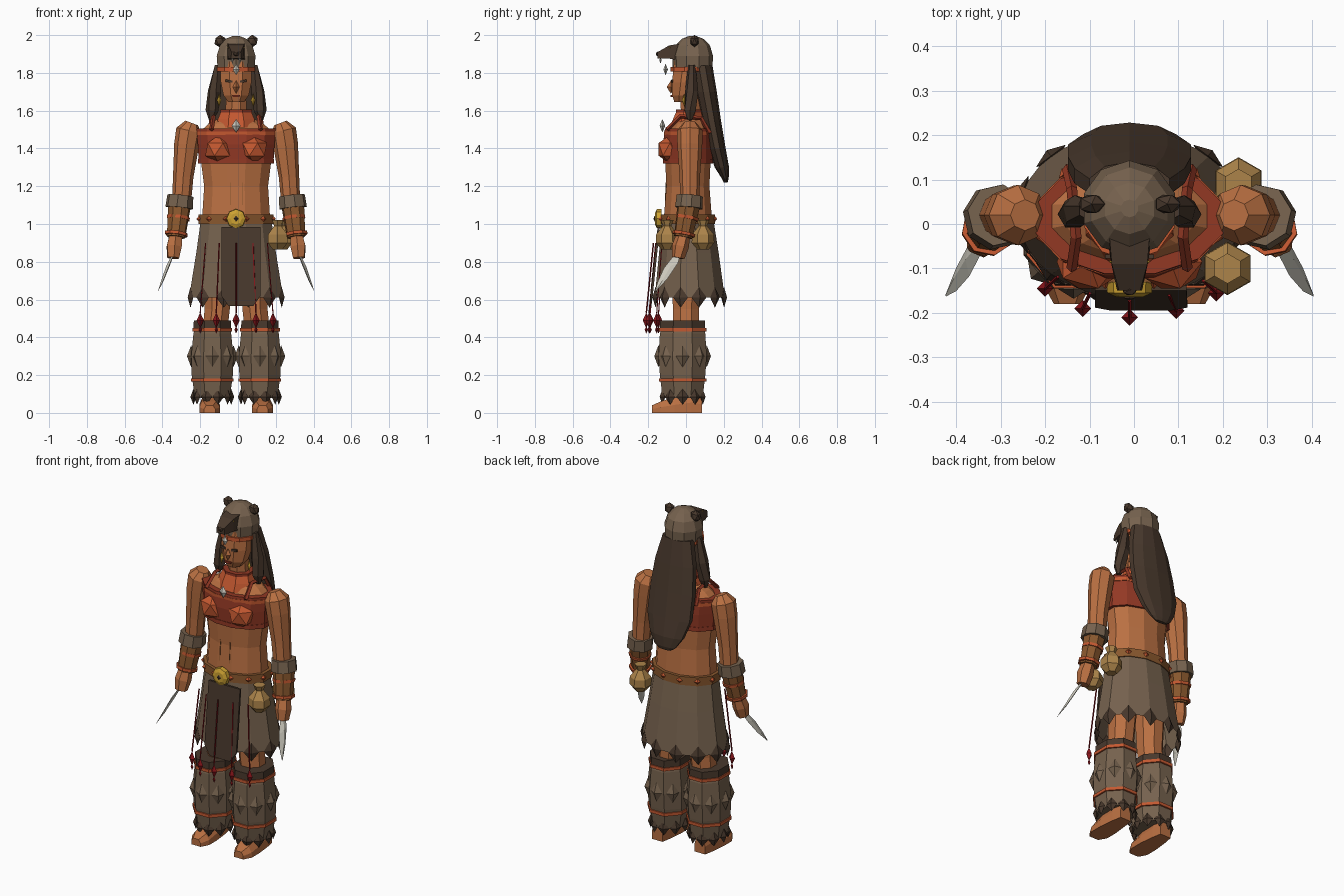
import bpy, bmesh, math
from mathutils import Vector

CX = -0.01  # body centre line

def mat(name, r, g, b):
    m = bpy.data.materials.new(name)
    lin = lambda c: ((c / 255 + 0.055) / 1.055) ** 2.4
    m.diffuse_color = (lin(r), lin(g), lin(b), 1)
    return m

FUR = mat("fur", 118, 98, 78)
DARK = mat("dark_fur", 72, 56, 44)
SKIN = mat("skin", 186, 112, 66)
RED = mat("red_cloth", 146, 56, 36)
ORANGE = mat("orange_cloth", 196, 88, 48)
BELT = mat("belt_leather", 138, 88, 46)
TAN = mat("tan_leather", 172, 132, 74)
GOLD = mat("gold", 205, 162, 50)
BONE = mat("bone", 205, 202, 190)
BEAD = mat("bead_red", 140, 22, 28)

def finish(name, bm, m):
    bmesh.ops.recalc_face_normals(bm, faces=bm.faces)
    me = bpy.data.meshes.new(name)
    bm.to_mesh(me)
    bm.free()
    me.materials.append(m)
    ob = bpy.data.objects.new(name, me)
    ob.location.x = CX
    bpy.context.collection.objects.link(ob)
    return ob

def skin_rings(name, rings, m, caps=True):
    """Join a list of equal-length point rings."""
    bm = bmesh.new()
    vs = [[bm.verts.new(p) for p in r] for r in rings]
    n = len(vs[0])
    for a, b in zip(vs, vs[1:]):
        for i in range(n):
            j = (i + 1) % n
            bm.faces.new((a[i], a[j], b[j], b[i]))
    if caps:
        bm.faces.new(vs[0])
        bm.faces.new(vs[-1])
    return finish(name, bm, m)

def loft(name, rings, m, n=8, caps=True, phase=0.5):
    """Rings are (z, x, y, rx, ry)."""
    out = []
    for z, x, y, rx, ry in rings:
        out.append([(x + rx * math.cos(2 * math.pi * (i + phase) / n),
                     y + ry * math.sin(2 * math.pi * (i + phase) / n), z) for i in range(n)])
    return skin_rings(name, out, m, caps)

def band(name, z0, z1, x, y, rx, ry, m, n=10, rx1=None, ry1=None):
    return loft(name, [(z0, x, y, rx, ry), (z1, x, y, rx1 or rx, ry1 or ry)], m, n)

def tube(name, pts, m, n=6):
    """Points are (x, y, z, radius)."""
    out = []
    for k, p in enumerate(pts):
        a, b = Vector(pts[max(k - 1, 0)][:3]), Vector(pts[min(k + 1, len(pts) - 1)][:3])
        q = (b - a).to_track_quat('Z', 'Y')
        out.append([Vector(p[:3]) + q @ Vector((p[3] * math.cos(2 * math.pi * i / n),
                    p[3] * math.sin(2 * math.pi * i / n), 0)) for i in range(n)])
    return skin_rings(name, out, m)

def gem(name, x, y, z, w, d, h, m, rot=0, n=4):
    """Double pyramid; w across, d in depth, h tall (half sizes)."""
    bm = bmesh.new()
    c, s = math.cos(rot), math.sin(rot)
    ring = []
    for i in range(n):
        a = 2 * math.pi * i / n
        u, v = w * math.cos(a), d * math.sin(a)
        ring.append(bm.verts.new((x + u * c - v * s, y + u * s + v * c, z)))
    t, b = bm.verts.new((x, y, z + h)), bm.verts.new((x, y, z - h))
    for i in range(n):
        bm.faces.new((ring[i], ring[(i + 1) % n], t))
        bm.faces.new((ring[i], ring[(i + 1) % n], b))
    return finish(name, bm, m)

def plate(name, pts, off, m):
    off = Vector(off)
    return skin_rings(name, [pts, [Vector(p) + off for p in pts]], m)

def ball(name, x, y, z, rx, ry, rz, m):
    bm = bmesh.new()
    bmesh.ops.create_icosphere(bm, subdivisions=1, radius=1)
    for v in bm.verts:
        v.co = Vector((x + v.co.x * rx, y + v.co.y * ry, z + v.co.z * rz))
    return finish(name, bm, m)

def gem_ring(name, x, y, z, rx, ry, count, w, d, h, m, start=0.0):
    for i in range(count):
        a = 2 * math.pi * (i + start) / count
        gem(name, x + rx * math.cos(a), y + ry * math.sin(a), z, w, d, h, m,
            math.atan2(math.sin(a) * rx, math.cos(a) * ry) + math.pi / 2)

# Torso, neck and head
loft("torso", [(0.9, 0, 0.01, .19, .14), (1.05, 0, 0.01, .185, .13), (1.2, 0, 0.01, .175, .118),
               (1.35, 0, 0.01, .195, .125), (1.48, 0, 0.015, .21, .115), (1.53, 0, 0.02, .15, .09),
               (1.57, 0, 0.03, .075, .06)], SKIN, 12)
loft("neck", [(1.54, 0, .03, .065, .06), (1.7, 0, .02, .055, .055)], SKIN, 8)
loft("head", [(1.645, 0, -.02, .045, .045), (1.68, 0, -.01, .072, .068), (1.75, 0, .005, .088, .085),
              (1.86, 0, .02, .09, .09)], SKIN, 8)
gem("nose", 0, -.08, 1.725, .018, .022, .035, SKIN)
plate("mouth", [(-.022, -.083, 1.683), (.022, -.083, 1.683), (.016, -.083, 1.672), (-.016, -.083, 1.672)], (0, .02, 0), RED)
for s in (-1, 1):
    plate("eye", [(s * .02, -.079, 1.76), (s * .055, -.077, 1.765), (s * .055, -.077, 1.752),
                  (s * .02, -.079, 1.748)], (0, .009, 0), DARK)
    plate("abdomen_line", [(s * .03, -.108, 1.22), (s * .033, -.108, 1.22), (s * .033, -.112, 1.1),
                           (s * .03, -.112, 1.1)], (0, .006, 0), BELT)

# Fur cap with beast mask
loft("cap", [(1.825, 0, .035, .103, .105), (1.89, 0, .035, .108, .108), (1.945, 0, .035, .09, .092),
             (1.98, 0, .035, .058, .058), (1.995, 0, .035, .02, .02)], FUR, 10)
band("headband", 1.807, 1.83, 0, .025, .106, .108, ORANGE)
skin_rings("mask_snout", [[(-.045, -.03, 1.955), (.045, -.03, 1.955), (.05, -.03, 1.865), (-.05, -.03, 1.865)],
                          [(-.04, -.09, 1.945), (.04, -.09, 1.945), (.042, -.085, 1.875), (-.042, -.085, 1.875)],
                          [(-.024, -.15, 1.91), (.024, -.15, 1.91), (.028, -.15, 1.875), (-.028, -.15, 1.875)]], DARK)
ball("mask_nose", 0, -.148, 1.9, .018, .014, .013, DARK)
gem("forehead_charm", 0, -.108, 1.818, .018, .012, .03, BONE)
for s in (-1, 1):
    ball("mask_ear", s * .085, .045, 1.968, .033, .024, .034, DARK)
    gem("mask_eye", s * .032, -.085, 1.935, .014, .012, .01, GOLD)
    gem("mask_fang", s * .02, -.135, 1.868, .006, .006, .02, BONE)
    gem("earring", s * .09, -.01, 1.655, .011, .011, .035, GOLD)
    tube("side_lock", [(s * .095, .03, 1.84, .02), (s * .115, .03, 1.7, .036), (s * .128, .022, 1.6, .034),
                       (s * .132, .02, 1.55, .012)], DARK)

# Hanging hair
loft("back_hair", [(1.84, 0, .085, .095, .055), (1.7, 0, .108, .13, .055), (1.55, 0, .135, .145, .05),
                   (1.4, 0, .165, .145, .045), (1.3, 0, .19, .11, .038), (1.24, 0, .208, .07, .018),
                   (1.22, 0, .21, .04, .01)], DARK, 10)

# Collar, chest band and cups
loft("collar", [(1.51, 0, .0, .11, .095), (1.555, 0, .01, .105, .085), (1.6, 0, .02, .085, .075)], ORANGE, 8, False)
band("collar_rim", 1.59, 1.605, 0, .02, .09, .08, RED, 8)
loft("chest_band", [(1.325, 0, .01, .205, .133), (1.42, 0, .01, .21, .137), (1.505, 0, .012, .218, .128)], RED, 12)
band("chest_band_hem", 1.32, 1.345, 0, .01, .208, .137, RED, 12)
band("chest_band_top", 1.47, 1.49, 0, .012, .22, .132, ORANGE, 12)
gem("pendant", 0, -.125, 1.52, .024, .015, .036, BONE)
for s in (-1, 1):
    ball("chest_cup", s * .092, -.085, 1.395, .08, .07, .076, ORANGE)
    tube("shoulder_strap", [(s * .13, -.1, 1.5, .012), (s * .12, -.03, 1.57, .012), (s * .13, .08, 1.56, .012),
                            (s * .14, .125, 1.48, .012)], RED, 4)
    tube("back_lace", [(s * .03, .143, 1.5, .008), (-s * .03, .15, 1.34, .008)], RED, 4)

# Arms, bracers and daggers
for s in (-1, 1):
    tube("upper_arm", [(s * .235, .02, 1.535, .035), (s * .25, .02, 1.495, .068), (s * .262, .02, 1.42, .066),
                       (s * .28, .02, 1.25, .054), (s * .29, .02, 1.1, .05)], SKIN, 8)
    tube("elbow_fur", [(s * .295, .02, 1.15, .07), (s * .302, .015, 1.085, .074)], FUR, 8)
    tube("forearm_wrap", [(s * .3, .015, 1.1, .062), (s * .318, -.015, .93, .05)], BELT, 8)
    for p in ((s * .305, .008, 1.04), (s * .316, -.01, .955)):
        tube("wrap_cord", [(*p, .062), (p[0] + s * .002, p[1] - .003, p[2] - .016, .061)], ORANGE, 8)
    tube("hand", [(s * .318, -.012, .95, .036), (s * .328, -.03, .88, .045), (s * .333, -.042, .82, .034)], SKIN, 6)
    skin_rings("dagger_blade", [[Vector((s * x, y, z)) + Vector(o) * w for o in
               ((0, 1, .35), (.25, 0, 0), (0, -1, -.35), (-.25, 0, 0))] for x, y, z, w in
               ((.333, -.045, .84, .02), (.36, -.08, .78, .037), (.39, -.125, .7, .026), (.413, -.16, .645, .003))], BONE)

# Belt, buckle and pouches
band("belt", 1.0, 1.05, 0, .01, .205, .148, BELT, 12)
gem_ring("belt_stud", 0, .01, 1.027, .204, .147, 12, .018, .014, .016, ORANGE, 0.5)
tube("buckle", [(0, -.13, 1.028, .052), (0, -.155, 1.028, .05), (0, -.164, 1.028, .03)], GOLD, 8)
gem("buckle_gem", 0, -.166, 1.028, .014, .006, .016, DARK)
for x, y in ((.22, -.1), (.245, .09)):
    loft("pouch", [(.865, x, y, .03, .03), (.9, x, y, .06, .06), (.945, x, y, .058, .058),
                   (.99, x, y, .022, .022), (1.02, x, y, .034, .034)], TAN, 6)

# Skirt, fringe, front panel and bead strings
loft("skirt", [(1.01, 0, .01, .195, .142), (.85, 0, .015, .218, .163), (.61, 0, .02, .258, .192)], FUR, 12, False)
gem_ring("skirt_fringe", 0, .02, .612, .25, .188, 12, .042, .016, .055, DARK, 0.5)
plate("front_panel", [(-.078, -.15, .985), (.128, -.15, .985), (.13, -.188, .62), (.09, -.195, .565),
                      (-.04, -.195, .565), (-.078, -.188, .62)], (0, .012, 0), DARK)
for x, y in ((-.19, -.145), (-.105, -.19), (0, -.21), (.105, -.195), (.195, -.155)):
    tube("bead_string", [(x * .85, y * .82, .9, .004), (x, y, .53, .004)], BEAD, 4)
    gem("bead", x, y, .49, .019, .019, .042, BEAD)
    gem("bead_tip", x, y, .44, .009, .009, .02, BEAD)

# Legs, fur boots and feet
for s in (-1, 1):
    x, y = s * .126, -.018
    loft("leg", [(.3, x, .0, .07, .07), (.55, s * .1, .0, .072, .075), (.95, s * .09, .01, .09, .1)], SKIN, 8)
    loft("boot", [(.08, x, y, .1, .115), (.2, x, y, .118, .13), (.3, x, y, .121, .138),
                  (.42, x, y, .108, .13), (.445, x, y, .102, .122)], FUR, 8)
    loft("boot_cuff", [(.445, x, y, .108, .13), (.49, x, y, .106, .128)], DARK, 8)
    band("boot_tie", .432, .45, x, y, .114, .136, ORANGE, 8)
    band("boot_tie", .165, .183, x, y, .122, .136, ORANGE, 8)
    gem_ring("boot_tuft", x, y, .3, .112, .128, 8, .035, .022, .058, FUR, 0)
    gem_ring("boot_fringe", x, y, .085, .1, .112, 10, .032, .016, .042, DARK, 0)
    fx = s * .14
    skin_rings("foot", [[(fx - w, yy, 0), (fx + w, yy, 0), (fx + w, yy, h * .5), (fx + w * .6, yy, h),
                         (fx - w * .6, yy, h), (fx - w, yy, h * .5)] for yy, w, h in
               ((.085, .035, .09), (.03, .045, .11), (-.06, .055, .085), (-.135, .055, .06), (-.18, .03, .04))], SKIN)
